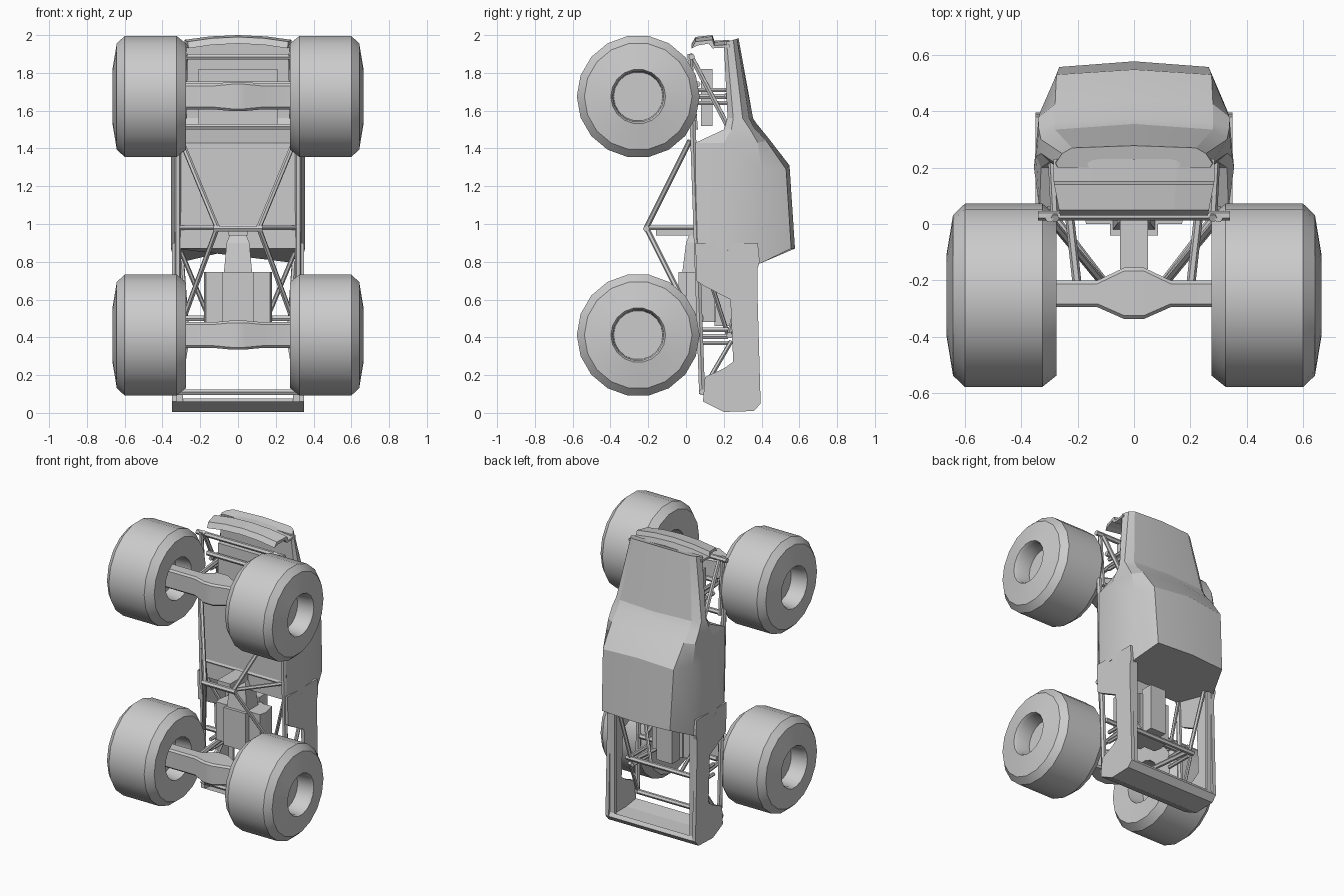
import bpy, bmesh, math
from mathutils import Vector

if "Cube" in bpy.data.objects:
    bpy.data.objects.remove(bpy.data.objects["Cube"])

grey = bpy.data.materials.new("plain_grey")
grey.diffuse_color = (0.6, 0.6, 0.6, 1)
grey.use_nodes = True
grey.node_tree.nodes["Principled BSDF"].inputs["Base Color"].default_value = grey.diffuse_color


def make(name, verts, faces, smooth=None):
    me = bpy.data.meshes.new(name)
    me.from_pydata([tuple(v) for v in verts], [], faces)
    bm = bmesh.new()
    bm.from_mesh(me)
    bmesh.ops.recalc_face_normals(bm, faces=bm.faces)
    bm.to_mesh(me)
    bm.free()
    me.materials.append(grey)
    ob = bpy.data.objects.new(name, me)
    bpy.context.collection.objects.link(ob)
    if smooth:
        bpy.ops.object.select_all(action='DESELECT')
        ob.select_set(True)
        bpy.context.view_layer.objects.active = ob
        bpy.ops.object.shade_smooth_by_angle(angle=math.radians(smooth))
    return ob


def loft(name, rings, caps=True, smooth=None):
    n = len(rings[0])
    faces = [(i * n + j, i * n + (j + 1) % n, (i + 1) * n + (j + 1) % n, (i + 1) * n + j)
             for i in range(len(rings) - 1) for j in range(n)]
    if caps:
        faces += [tuple(range(n)), tuple(range((len(rings) - 1) * n, len(rings) * n))]
    return make(name, [v for r in rings for v in r], faces, smooth)


def box(name, x, y, z):
    return loft(name, [[(a, y[0], z[0]), (a, y[1], z[0]), (a, y[1], z[1]), (a, y[0], z[1])] for a in x])


def prism(name, yz, x0, x1):
    return loft(name, [[(x, y, z) for y, z in yz] for x in (x0, x1)])


def tube(name, a, b, r=0.014, sides=6):
    a, b = Vector(a), Vector(b)
    q = (b - a).to_track_quat('Z', 'Y')
    ring = [q @ Vector((r * math.cos(t), r * math.sin(t), 0))
            for t in (math.tau * k / sides for k in range(sides))]
    return loft(name, [[p + v for v in ring] for p in (a, b)], smooth=35)


def pair(name, a, b, r=0.014):
    for s, side in ((1, "right"), (-1, "left")):
        tube(f"{name}_{side}", (s * a[0], *a[1:]), (s * b[0], *b[1:]), r)


# wheels: revolved tyre with a recessed hub on both sides
TYRE = [(0.40, 0), (0.40, 0.135), (0.285, 0.145), (0.275, 0.285), (0.325, 0.325), (0.60, 0.325),
        (0.642, 0.285), (0.665, 0.145), (0.645, 0.135), (0.55, 0.13), (0.55, 0)]
for end, zc in (("front", 1.675), ("rear", 0.412)):
    for s, side in ((1, "right"), (-1, "left")):
        rings = [[(s * x, -0.253 + max(r, 0.001) * math.cos(math.tau * k / 18),
                   zc + max(r, 0.001) * math.sin(math.tau * k / 18)) for k in range(18)]
                 for x, r in TYRE]
        loft(f"{end}_wheel_{side}", rings, smooth=30)
    # axle with a swollen middle
    rings = []
    for x, lo, hi, h in ((-0.42, -0.295, -0.2, 0.068), (-0.13, -0.295, -0.2, 0.068),
                         (-0.035, -0.337, -0.155, 0.077), (0.035, -0.337, -0.155, 0.077),
                         (0.13, -0.295, -0.2, 0.068), (0.42, -0.295, -0.2, 0.068)):
        c = 0.012
        rings.append([(x, lo, zc - h + c), (x, lo + c, zc - h), (x, hi - c, zc - h), (x, hi, zc - h + c),
                      (x, hi, zc + h - c), (x, hi - c, zc + h), (x, lo + c, zc + h), (x, lo, zc + h - c)])
    loft(f"{end}_axle", rings, smooth=30)

# cab and hood shell: half sections (x, y, z) from floor edge to roof edge, then centre line
SECTIONS = [
    ((.27, .20, 1.965), (.278, .215, 1.965), (.255, .25, 1.975), (.22, .27, 1.98), (0, .278, 1.985)),
    ((.30, .22, 1.56), (.33, .25, 1.56), (.33, .30, 1.56), (.28, .335, 1.56), (0, .355, 1.56)),
    ((.33, .20, 1.50), (.347, .24, 1.50), (.338, .34, 1.50), (.28, .36, 1.51), (0, .375, 1.53)),
    ((.335, .05, 1.43), (.355, .20, 1.43), (.338, .38, 1.43), (.28, .425, 1.44), (0, .44, 1.45)),
    ((.335, .05, 1.29), (.355, .20, 1.29), (.332, .40, 1.29), (.275, .53, 1.29), (0, .548, 1.31)),
    ((.335, .05, .87), (.355, .20, .87), (.332, .39, .79), (.265, .557, .87), (0, .577, .87)),
]
loft("cab_and_hood", [list(s) + [(-x, y, z) for x, y, z in reversed(s[:4])] for s in SECTIONS], smooth=18)

# nose panel, bowed forward in the middle
NOSE = [(.03, 1.93), (.05, 1.965), (.14, 1.975), (.15, 1.945), (.23, 1.95), (.23, 1.935),
        (.14, 1.93), (.12, 1.955), (.06, 1.945)]
loft("nose_panel", [[(x * (0.9 + 0.1 * min(1, y / .15)), y, z + 0.025 * (1 - (x / .285) ** 2)) for y, z in NOSE]
                    for x in (-.285, -.15, 0, .15, .285)])

# bed sides with the wheel arch cut away, and the tailgate
SIDE = [(.05, .90), (.055, .70), (.09, .675), (.235, .60), (.25, .27), (.20, .235), (.10, .19),
        (.09, .06), (.20, .005), (.36, .01), (.395, .05), (.375, .75), (.39, .80), (.38, .90)]
prism("bed_side_right", SIDE, .325, .35)
prism("bed_side_left", SIDE, -.35, -.325)
GATE = [(.09, .06), (.20, .005), (.36, .01), (.395, .05), (.38, .075), (.34, .045), (.20, .045)]
prism("tailgate", GATE, -.345, .345)
for s, side in ((1, "right"), (-1, "left")):
    box(f"bed_rim_{side}", sorted((s * .29, s * .345)), (.36, .378), (.05, .80))

# chassis rails and cross members
pair("main_rail", (.32, .035, 1.55), (.32, .085, .10), .018)
pair("upper_rail", (.30, .05, 1.50), (.30, .02, 1.90), .015)
for name, w, y, z in (("bumper_bar", .34, .03, 1.885), ("front_cross_bar", .30, .045, 1.515),
                      ("middle_cross_bar", .32, .06, .985), ("rear_cross_bar", .34, .085, .11),
                      ("front_mount_bar", .28, .06, 1.74), ("front_tower_bar", .28, .22, 1.68),
                      ("rear_tower_bar", .30, .23, .41), ("rear_mount_bar", .30, .08, .50)):
    tube(name, (-w, y, z), (w, y, z), .017)

# belly links running to a point between the axles
pair("front_link", (.30, .02, 1.44), (.11, -.21, .98))
pair("rear_link", (.28, .02, .52), (.11, -.21, .98))
tube("link_cross_bar", (-.13, -.21, .975), (.13, -.21, .975), .018)
pair("link_stay", (.10, -.21, .98), (.30, .05, .98), .013)

# suspension towers and roll braces
pair("nose_brace", (.28, .02, 1.90), (.29, .22, 1.52), .015)
for end, zc in (("front", 1.675), ("rear", .405)):
    for k, dz in enumerate((-.035, .035)):
        pair(f"{end}_tower_{k}", (.25, .05, zc + dz), (.25, .24, zc + dz), .013)
    pair(f"{end}_shock", (.20, -.23, zc), (.25, .22, zc), .016)
pair("bed_brace", (.30, .34, .84), (.27, .23, .42), .013)
pair("tail_brace", (.27, .24, .38), (.31, .10, .14), .012)
pair("bed_diagonal", (.30, .08, .85), (.12, .22, .42), .012)

# engine, gearbox and drive shaft
box("engine_block", (-.085, .085), (-.04, .16), (.48, .745))
for s, side in ((1, "right"), (-1, "left")):
    loft(f"cylinder_bank_{side}", [[(s * .085, 0, z), (s * .17, 0, z), (s * .18, .05, z), (s * .16, .15, z),
                                    (s * .085, .15, z)] for z in (.48, .745)])
box("blower", (-.06, .06), (.15, .24), (.46, .78))
loft("gearbox", [[(-w, lo, z), (w, lo, z), (w, hi, z), (-w, hi, z)]
                 for w, lo, hi, z in ((.075, -.02, .12, .74), (.06, 0, .10, .90), (.04, .02, .08, .95))])
box("transfer_case", (-.05, .05), (-.16, .04), (.94, .99))

# radiator behind the nose
box("radiator", (-.21, .21), (.08, .14), (1.52, 1.82))
